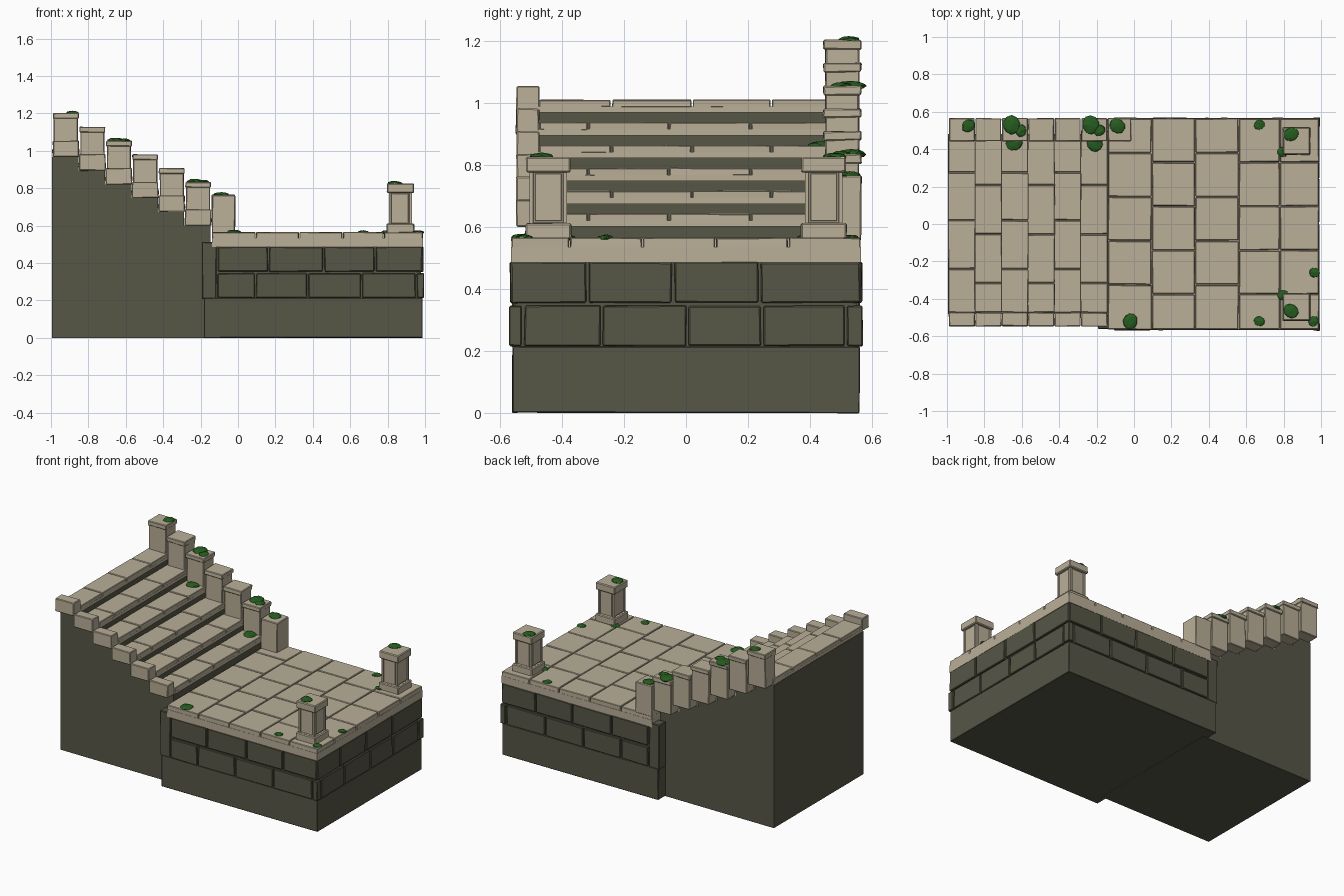
import bpy, bmesh, random
from mathutils import Vector, Matrix

random.seed(4)
cube = bpy.data.objects.get("Cube")
if cube:
    bpy.data.objects.remove(cube)


def material(name, rgb):
    m = bpy.data.materials.new(name)
    m.use_nodes = True
    m.diffuse_color = (*rgb, 1)
    m.node_tree.nodes["Principled BSDF"].inputs["Base Color"].default_value = (*rgb, 1)
    return m


TAN = material("pale stone", (0.49, 0.43, 0.315))
DARK = material("dark stone", (0.093, 0.093, 0.062))
GREEN = material("moss green", (0.02, 0.11, 0.014))


def finish(name, bm, mat):
    bmesh.ops.recalc_face_normals(bm, faces=bm.faces)
    mesh = bpy.data.meshes.new(name)
    bm.to_mesh(mesh)
    bm.free()
    mesh.materials.append(mat)
    ob = bpy.data.objects.new(name, mesh)
    bpy.context.collection.objects.link(ob)


def stone(bm, x, y, z, bevel=0.004, wobble=0.002):
    """Add a slightly uneven chamfered block given its (min, max) ranges."""
    verts = bmesh.ops.create_cube(bm, size=1)["verts"]
    for v in verts:
        v.co = Vector([(a + b) / 2 + c * (b - a) for (a, b), c in zip((x, y, z), v.co)])
        v.co += Vector([random.uniform(-wobble, wobble) for _ in range(3)])
    if bevel:
        edges = list({e for v in verts for e in v.link_edges})
        bmesh.ops.bevel(bm, geom=edges, offset=bevel, segments=1, affect='EDGES')


def spans(cuts, gap=0.005):
    """Turn a list of joint positions into ranges separated by gaps."""
    return [(a + gap / 2, b - gap / 2) for a, b in zip(cuts, cuts[1:])]


STEPS, RISE, RUN, LEFT = 6, 0.0735, 0.1415, -0.99
DECK, SLAB_BOTTOM, TREAD = 0.565, 0.485, 0.042
BODY_Y = 0.48


def step_x(i):
    return LEFT + i * RUN


def step_top(i):
    return 1.01 - i * RISE


# Stair body: stepped side profile extruded across the width
bm = bmesh.new()
profile = [(-0.995, 0)]
for i in range(STEPS):
    top = step_top(i) - TREAD
    profile += [(step_x(i) - 0.005, top), (step_x(i + 1) - 0.005, top)]
profile.append((profile[-1][0], 0))
face = bm.faces.new([bm.verts.new((x, -BODY_Y, z)) for x, z in profile])
out = bmesh.ops.extrude_face_region(bm, geom=[face])
bmesh.ops.translate(bm, vec=(0, 2 * BODY_Y, 0),
                    verts=[g for g in out["geom"] if isinstance(g, bmesh.types.BMVert)])
finish("stair_body", bm, DARK)

# Platform core, with a plain plinth and corner strips next to the stairs
bm = bmesh.new()
stone(bm, (-0.183, 0.978), (-0.552, 0.552), (0.1, 0.487), 0, 0)
stone(bm, (-0.183, 0.986), (-0.56, 0.56), (0, 0.215), 0.003)
for side in (-1, 1):
    stone(bm, (-0.192, -0.116), sorted((side * 0.49, side * 0.56)), (0.21, 0.512))
finish("platform_body", bm, DARK)

# Two courses of wall bricks on the front, back and right side
bm = bmesh.new()
courses = [
    ((0.215, 0.345), (-0.112, 0.093, 0.373, 0.66, 0.953), (-0.525, -0.272, 0.005, 0.245, 0.515)),
    ((0.355, 0.486), (-0.112, 0.163, 0.458, 0.733, 0.988), (-0.567, -0.317, -0.042, 0.237, 0.565)),
]
for z, x_cuts, y_cuts in courses:
    for x in spans(x_cuts, 0.009):
        stone(bm, x, (-0.567, -0.53), z)
        stone(bm, x, (0.53, 0.567), z)
    for y in spans(y_cuts, 0.009):
        stone(bm, (0.95, 0.991), y, z)
for y in ((-0.57, -0.53), (0.52, 0.57)):
    stone(bm, (0.957, 0.995), y, courses[0][0])
finish("wall_bricks", bm, DARK)

# Deck slab with staggered paving on top
bm = bmesh.new()
stone(bm, (-0.139, 0.989), (-0.564, 0.564), (SLAB_BOTTOM, 0.535), 0, 0)
for i, x in enumerate(spans((-0.14, 0.095, 0.327, 0.56, 0.78, 0.99))):
    shift = 0.05 if i in (0, 2) else 0
    joints = [-0.565] + [-0.375 + shift + k * 0.235 for k in range(4)] + [0.565]
    for y in spans(joints):
        stone(bm, x, y, (0.53, DECK), 0.003, 0.0012)
finish("deck_slabs", bm, TAN)

# Stair treads, joints alternating from step to step
bm = bmesh.new()
for i in range(STEPS):
    x, top = (step_x(i) - 0.003, step_x(i + 1)), step_top(i)
    stone(bm, x, (-0.475, BODY_Y), (top - TREAD, top - 0.022), 0, 0)
    joints = (-0.315, -0.055, 0.208) if i % 2 else (-0.24, 0.02, 0.275)
    for y in spans((-0.475, *joints, BODY_Y)):
        stone(bm, x, y, (top - 0.025, top), 0.003, 0.0012)
finish("stair_treads", bm, TAN)

# Low curb blocks along the front of the stairs
bm = bmesh.new()
for i in range(STEPS):
    stone(bm, (step_x(i), step_x(i + 1) - 0.002), (-0.547, -0.473),
          (step_top(i) - TREAD, step_top(i) + 0.045))
finish("front_curb", bm, TAN)

# Tall capped posts along the back of the stairs
bm = bmesh.new()
post_top = [step_top(i) + 0.192 for i in range(STEPS)]
for i, top in enumerate(post_top):
    x0, x1 = step_x(i), step_x(i + 1)
    stone(bm, (x0 + 0.005, x1 - 0.007), (0.45, 0.558), (step_top(i) - TREAD, top - 0.02))
    stone(bm, (x0 + 0.001, x1 - 0.003), (0.442, 0.566), (top - 0.03, top))
stone(bm, (-0.14, -0.015), (0.442, 0.566), (DECK - 0.01, 0.765))
finish("back_posts", bm, TAN)


# Corner pedestals with a grooved panel on every side
def pedestal(name, cx, cy):
    bm = bmesh.new()

    def square(r):
        return (cx - r, cx + r), (cy - r, cy + r)

    stone(bm, *square(0.061), (0.6, 0.79), 0, 0)
    sides = [f for f in bm.faces if abs(f.normal.z) < 0.5]
    for thickness, depth in ((0.017, 0), (0.002, -0.007), (0.007, 0), (0.002, 0.005)):
        bmesh.ops.inset_individual(bm, faces=sides, thickness=thickness, depth=depth)
    stone(bm, *square(0.074), (DECK - 0.005, 0.612), 0.005, 0.001)
    stone(bm, *square(0.072), (0.775, 0.825), 0.005, 0.001)
    finish(name, bm, TAN)


pedestal("front_pedestal", 0.868, -0.444)
pedestal("back_pedestal", 0.868, 0.444)

# Flattened moss clumps: x, y, resting height, radius
bm = bmesh.new()
clumps = [
    (-0.885, 0.525, post_top[0], 0.038), (-0.655, 0.53, post_top[2], 0.052),
    (-0.605, 0.5, post_top[2], 0.034), (-0.64, 0.432, step_top(2), 0.045),
    (-0.23, 0.53, post_top[5], 0.052), (-0.185, 0.5, post_top[5], 0.034),
    (-0.21, 0.432, step_top(5), 0.047), (-0.09, 0.525, 0.765, 0.045),
    (0.84, 0.48, 0.825, 0.042), (0.84, -0.465, 0.825, 0.042), (-0.02, -0.52, DECK, 0.044),
]
clumps += [(x, y, DECK, 0.03) for x, y in
           ((0.67, 0.53), (0.795, 0.385), (0.795, -0.38), (0.965, -0.26), (0.96, -0.52), (0.67, -0.52))]
for x, y, z, r in clumps:
    place = Matrix.Translation((x, y, z)) @ Matrix.Rotation(random.uniform(0, 3), 4, 'Z')
    squash = Matrix.Diagonal((r, r * 0.88, min(0.015, r * 0.3), 1))
    for v in bmesh.ops.create_icosphere(bm, subdivisions=2, radius=1, matrix=place @ squash)["verts"]:
        v.co += Vector([random.uniform(-0.002, 0.002) for _ in range(3)])
finish("moss_clumps", bm, GREEN)
